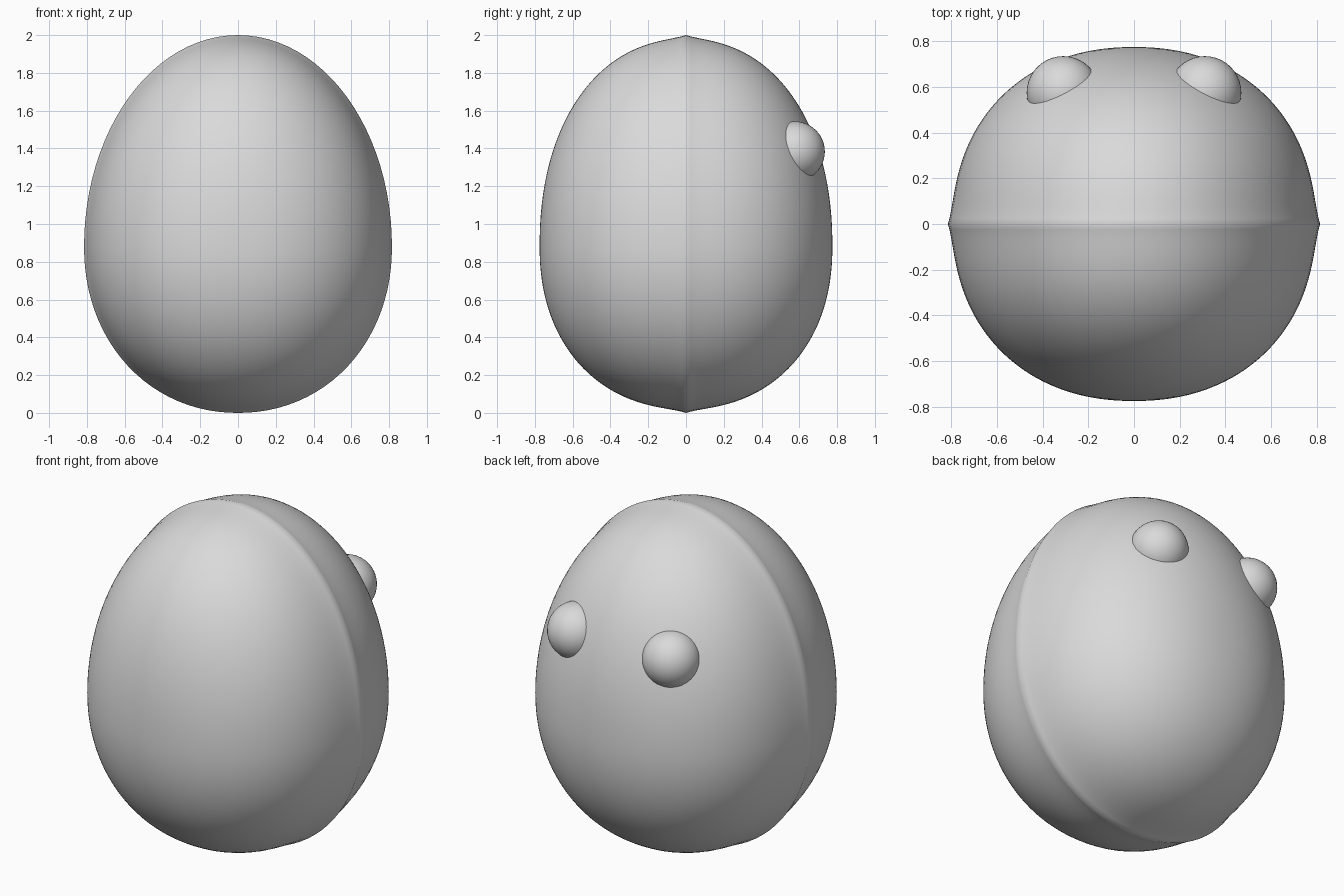
import bpy
import math

if "Cube" in bpy.data.objects:
    bpy.data.objects.remove(bpy.data.objects["Cube"])

grey = bpy.data.materials.new("plain_grey")
grey.diffuse_color = (0.7, 0.7, 0.7, 1)
grey.use_nodes = True
grey.node_tree.nodes["Principled BSDF"].inputs["Base Color"].default_value = grey.diffuse_color

WIDTH, DEPTH, MID_Z = 0.793, 0.775, 0.88
UP, DOWN = 1.098, 0.858        # half heights above and below the widest level
RIDGE, FALLOFF = 0.022, 0.07   # height and reach of the seam ridge
FULLNESS = 2.17                # superellipse power from the seam to the front and back


def sphere(name, radius, location, segments, rings):
    bpy.ops.mesh.primitive_uv_sphere_add(
        segments=segments, ring_count=rings, radius=radius, location=location)
    obj = bpy.context.object
    obj.name = name
    obj.data.materials.append(grey)
    return obj


def fuller(a, b, power):
    """Push a point of the unit circle out to a superellipse."""
    k = (abs(a) ** power + abs(b) ** power) ** (-1 / power)
    return k * math.hypot(a, b)


# Egg body: sphere with its poles on the y axis, so one ring follows the seam
body = sphere("egg_body", 1, (0, 0, 0), 96, 100)
for v in body.data.vertices:
    x, y, z = v.co.x, v.co.z, -v.co.y
    r = math.hypot(x, z)
    k = fuller(r, y, FULLNESS)
    x, y, z = x * k, y * k, z * k
    if z < 0 and r > 1e-5:     # slightly squarer underside
        k = fuller(x, z, 2.08)
        x, z = x * k, z * k
    height = UP if z > 0 else DOWN
    # outward direction within the seam plane
    nx, nz = x / WIDTH, z / height
    length = math.hypot(nx, nz) or 1
    push = RIDGE * math.exp(-abs(y) * DEPTH / FALLOFF)
    v.co = (x * WIDTH + push * nx / length,
            y * DEPTH,
            MID_Z + z * height + push * nz / length)
bpy.ops.object.shade_smooth()

# Pair of round eyes on the back
for side, name in ((-1, "eye_left"), (1, "eye_right")):
    sphere(name, 0.16, (0.31 * side, 0.575, 1.383), 40, 24)
    bpy.ops.object.shade_smooth()
